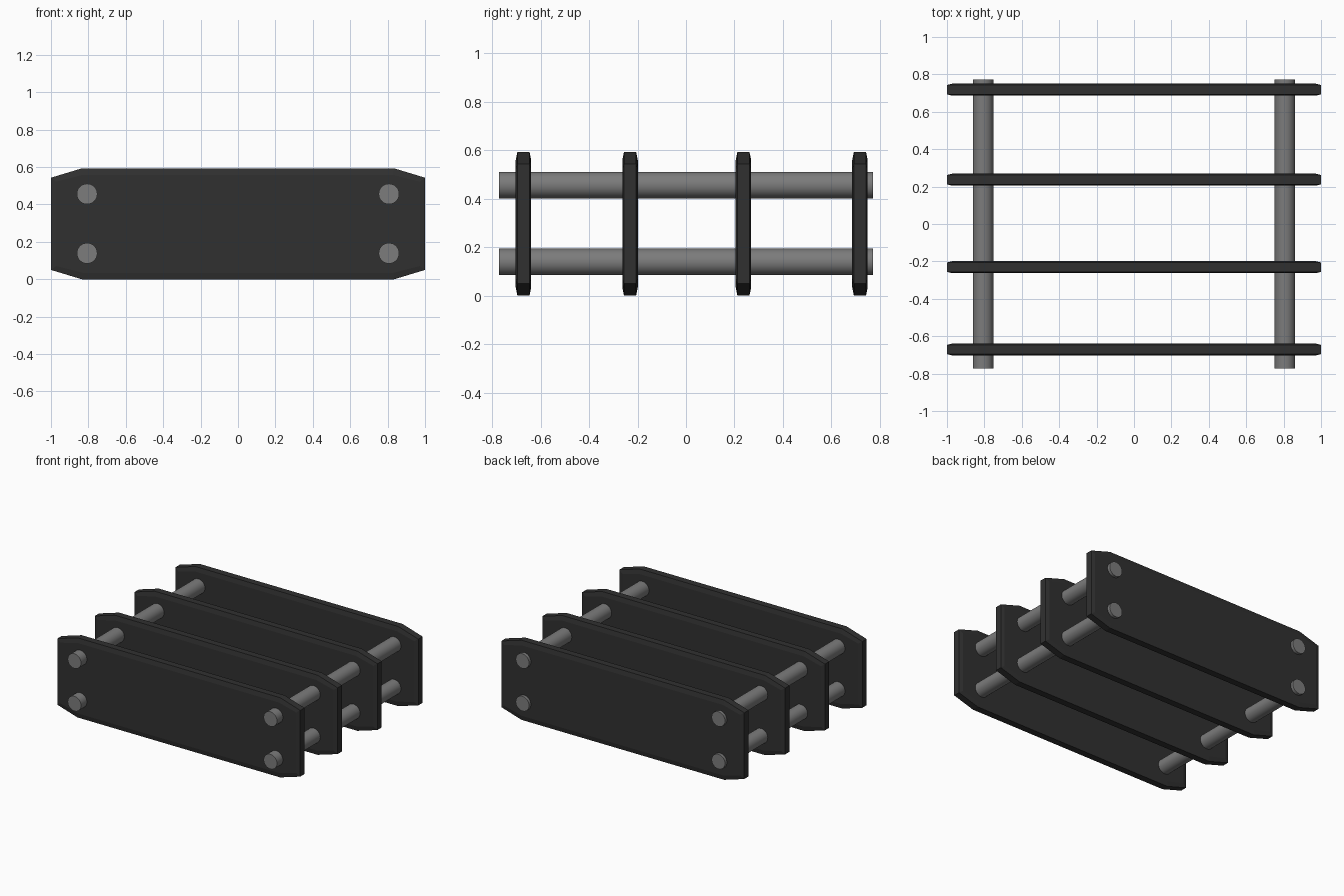
import bpy, bmesh, math

if "Cube" in bpy.data.objects:
    bpy.data.objects.remove(bpy.data.objects["Cube"])

def material(name, v):
    m = bpy.data.materials.new(name)
    m.diffuse_color = (v, v, v, 1)
    m.use_nodes = True
    m.node_tree.nodes["Principled BSDF"].inputs["Base Color"].default_value = m.diffuse_color
    return m

DARK = material("dark_plate", 0.03)
STEEL = material("grey_rod", 0.2)
H = 0.593          # plate height
CORE, BULGE = 0.025, 0.007   # rim half thickness, extra thickness of the flat field

# Long plate with clipped corners and a shallow bevelled rim on both faces
def plate(name, y):
    outline = [(-1, 0.05), (-0.835, 0), (0.835, 0), (1, 0.05),
               (1, H - 0.05), (0.835, H), (-0.835, H), (-1, H - 0.05)]
    bm = bmesh.new()
    front = bm.faces.new([bm.verts.new((x, -CORE, z)) for x, z in outline])
    ext = bmesh.ops.extrude_face_region(bm, geom=[front], use_keep_orig=True)
    verts = [g for g in ext["geom"] if isinstance(g, bmesh.types.BMVert)]
    bmesh.ops.translate(bm, verts=verts, vec=(0, 2 * CORE, 0))
    bmesh.ops.recalc_face_normals(bm, faces=bm.faces)
    sides = [f for f in bm.faces if len(f.verts) == 8]
    bmesh.ops.inset_individual(bm, faces=sides, thickness=0.035, depth=BULGE)
    me = bpy.data.meshes.new(name)
    bm.to_mesh(me)
    bm.free()
    me.materials.append(DARK)
    ob = bpy.data.objects.new(name, me)
    ob.location.y = y
    bpy.context.collection.objects.link(ob)

for i, y in enumerate((-0.671, -0.231, 0.237, 0.718)):
    plate(f"plate_{i + 1}", y)

# Four rods running through all plates
for side, x in (("left", -0.807), ("right", 0.807)):
    for level, z in (("lower", 0.139), ("upper", 0.456)):
        bpy.ops.mesh.primitive_cylinder_add(vertices=32, radius=0.055, depth=1.545,
                                            location=(x, 0, z),
                                            rotation=(math.pi / 2, 0, 0))
        rod = bpy.context.object
        rod.name = f"{side}_{level}_rod"
        rod.data.materials.append(STEEL)
        bpy.ops.object.shade_smooth_by_angle(angle=math.radians(30))
